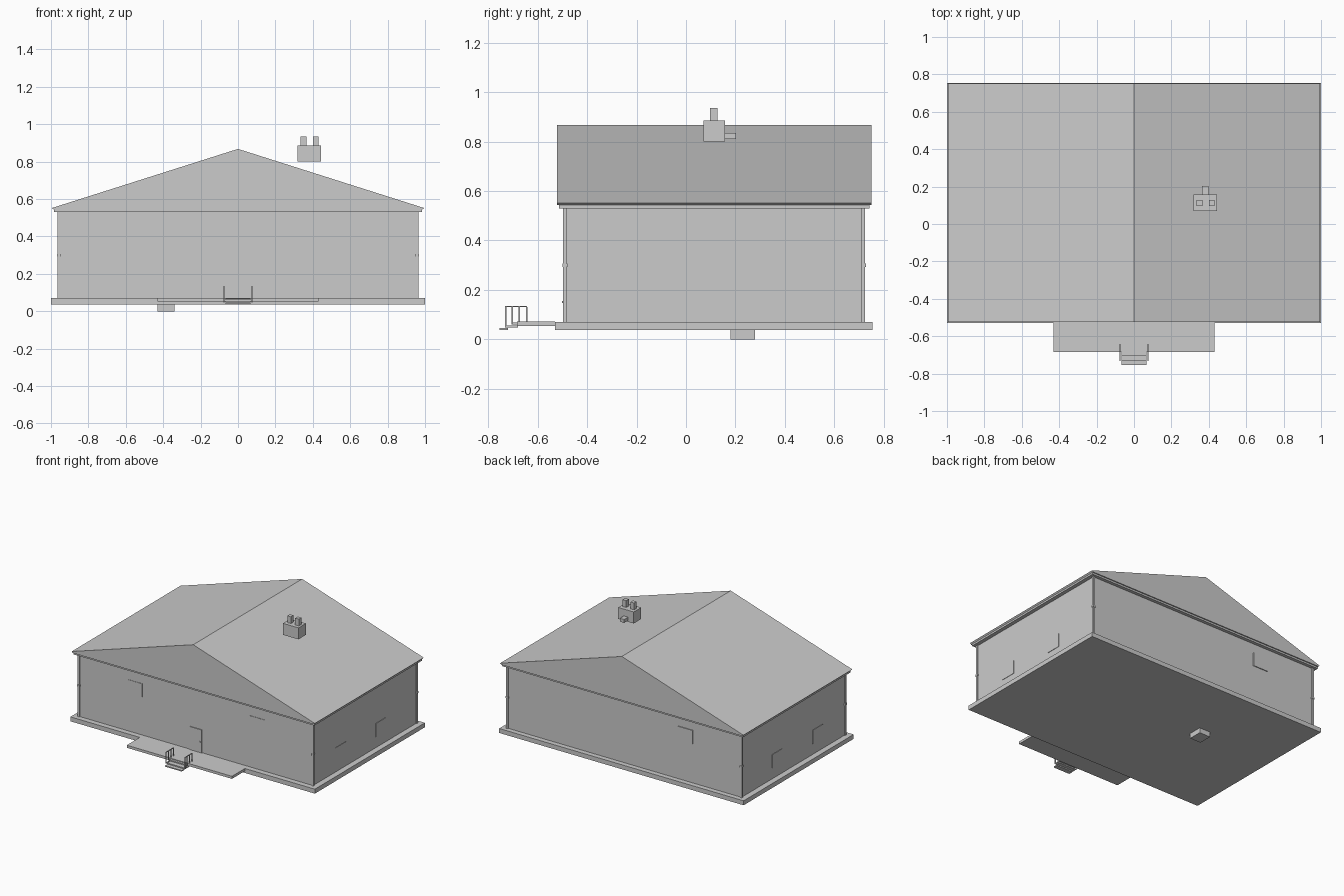
import bpy
import bmesh

if "Cube" in bpy.data.objects:
    bpy.data.objects.remove(bpy.data.objects["Cube"], do_unlink=True)

GREY = (0.6, 0.6, 0.6, 1)
grey = bpy.data.materials.new("plain_grey")
grey.use_nodes = True
grey.diffuse_color = GREY
grey.node_tree.nodes["Principled BSDF"].inputs["Base Color"].default_value = GREY


def finish(name, bm):
    bmesh.ops.recalc_face_normals(bm, faces=bm.faces)
    mesh = bpy.data.meshes.new(name)
    bm.to_mesh(mesh)
    bm.free()
    mesh.materials.append(grey)
    obj = bpy.data.objects.new(name, mesh)
    bpy.context.collection.objects.link(obj)
    return obj


def box(name, x, y, z):
    """Box from its (low, high) range on each axis."""
    bm = bmesh.new()
    bmesh.ops.create_cube(bm, size=1)
    for v in bm.verts:
        for axis, (low, high) in enumerate((x, y, z)):
            v.co[axis] = low if v.co[axis] < 0 else high
    return finish(name, bm)


def around(centre, half):
    return (centre - half, centre + half)


# Foundation slab, its drain block and the walls
FLOOR, CEILING = 0.07, 0.53
FRONT, BACK, SIDE = -0.49, 0.718, 0.957
box("foundation", (-1, 1), (-0.53, 0.755), (0.037, FLOOR))
box("foundation_block", (-0.43, -0.34), (0.18, 0.28), (0, 0.037))
box("walls", (-SIDE, SIDE), (FRONT, BACK), (FLOOR, CEILING))

# Corner trims in two lengths with a small joint
for x in (-SIDE, SIDE):
    for y in (FRONT, BACK):
        for part, z in (("lower", (FLOOR, 0.293)), ("upper", (0.307, CEILING))):
            box("corner_trim_" + part, around(x, 0.007), around(y, 0.007), z)
        box("corner_joint", around(x, 0.01), around(y, 0.01), (0.293, 0.307))

# Soffit and gabled roof
box("soffit", (-0.985, 0.985), (-0.515, 0.742), (CEILING, 0.545))
bm = bmesh.new()
profile = [(-0.985, 0.543), (0.985, 0.543), (0.995, 0.552), (0, 0.868), (-0.995, 0.552)]
gable = bm.faces.new([bm.verts.new((x, -0.523, z)) for x, z in profile])
side = bmesh.ops.extrude_face_region(bm, geom=[gable])
for v in side["geom"]:
    if isinstance(v, bmesh.types.BMVert):
        v.co.y = 0.75
finish("roof", bm)

# Roof vent unit with two flues and a rear duct
box("vent_body", (0.318, 0.445), (0.07, 0.157), (0.80, 0.885))
for x in (0.35, 0.415):
    box("vent_flue", around(x, 0.015), around(0.112, 0.015), (0.885, 0.935))
box("vent_duct", (0.364, 0.399), (0.157, 0.203), (0.81, 0.835))

# Thin window and door panels
PANEL = 0.003
for x in (-0.5, 0.5):
    box("front_window", around(x, 0.06), around(FRONT, PANEL), (0.35, 0.45))
box("back_window", around(-0.5, 0.06), around(BACK, PANEL * 2), (0.36, 0.46))
for x in (-SIDE, SIDE):
    for y in (-0.17, 0.3):
        box("side_window", around(x, PANEL), around(y, 0.06), (0.15, 0.25))
box("front_door", around(0, 0.05), around(FRONT, PANEL * 2), (FLOOR, 0.24))
box("door_knob", around(0.037, 0.004), (FRONT - 0.012, FRONT), around(0.15, 0.004))

# Porch with steps
box("porch", (-0.43, 0.43), (-0.685, -0.53), (0.053, 0.072))
for y, z in ((-0.755, 0.045), (-0.73, 0.055), (-0.702, 0.067)):
    box("step", (-0.068, 0.068), (y, y + 0.035), (z - 0.008, z))

# Handrails on both sides of the steps
RAIL = 0.0025
for x in (-0.076, 0.076):
    box("handrail", around(x, RAIL), (-0.732, -0.643), (0.13, 0.135))
    for y, z in ((-0.73, 0.05), (-0.703, 0.06), (-0.675, 0.07), (-0.645, 0.07)):
        box("handrail_post", around(x, RAIL), around(y, RAIL), (z, 0.13))
    box("handrail_base", around(x, RAIL), (-0.732, -0.68), (0.048, 0.055))
